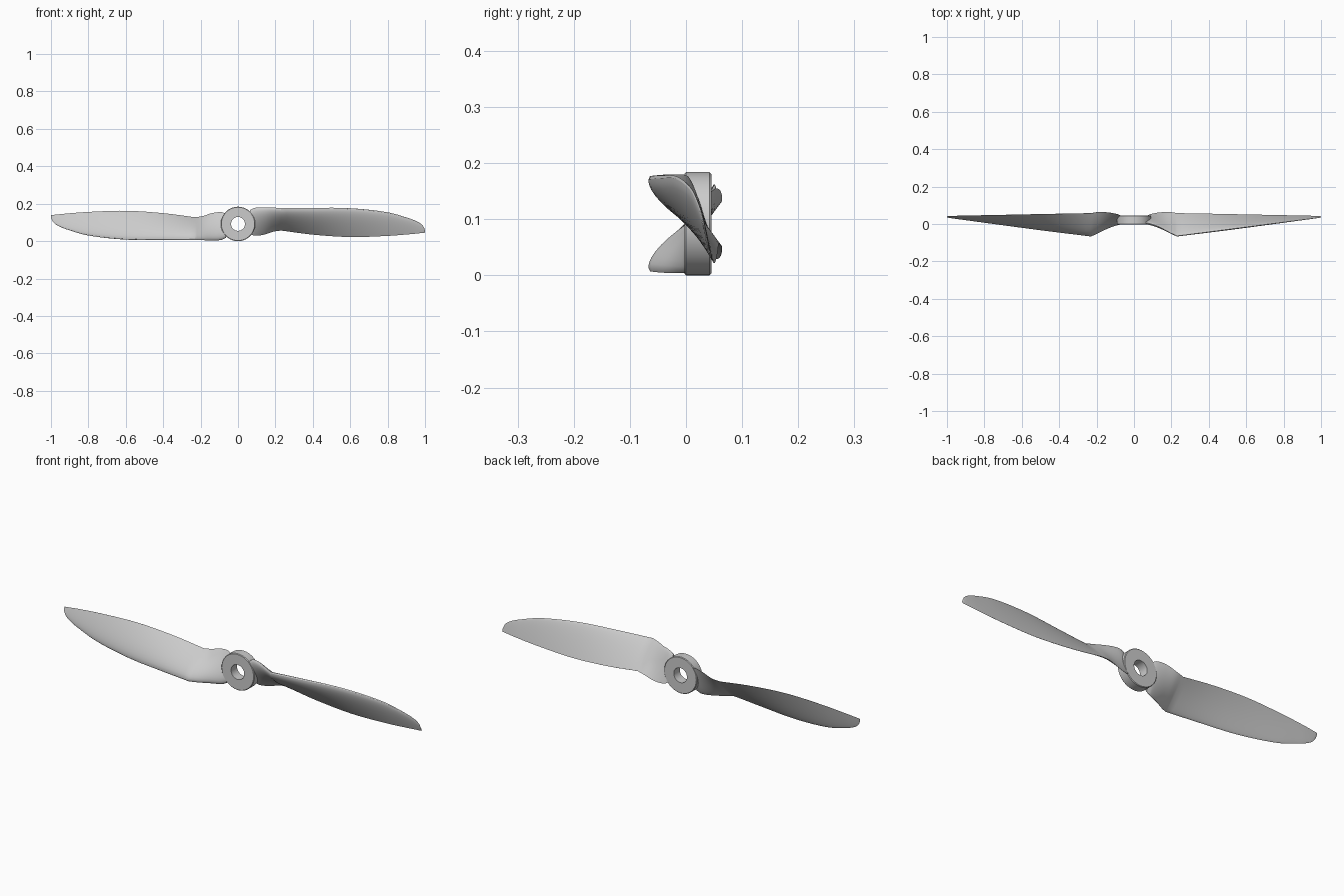
import bpy, bmesh, math
from mathutils import Vector, Matrix

if "Cube" in bpy.data.objects:
    bpy.data.objects.remove(bpy.data.objects["Cube"])

HUB_Z = 0.092

# Blade stations: x, leading edge y/z, trailing edge y/z, front bulge
ROOT = [(0.065, 0.006, 0.166, 0.042, 0.038, 0.014),
        (0.09, 0.001, 0.178, 0.053, 0.029, 0.018),
        (0.14, -0.018, 0.180, 0.062, 0.035, 0.020),
        (0.19, -0.045, 0.179, 0.064, 0.051, 0.020),
        (0.23, -0.064, 0.177, 0.058, 0.057, 0.020)]
OUTER = [ROOT[-1],
         (0.40, -0.042, 0.178, 0.055, 0.035, 0.018),
         (0.60, -0.016, 0.176, 0.051, 0.022, 0.014),
         (0.80, 0.010, 0.154, 0.047, 0.028, 0.009),
         (0.92, 0.025, 0.120, 0.045, 0.037, 0.005),
         (0.97, 0.031, 0.098, 0.043, 0.042, 0.003),
         (0.99, 0.034, 0.080, 0.042, 0.044, 0.002),
         (1.00, 0.036, 0.060, 0.041, 0.045, 0.001)]


def interpolate(knots, steps):
    """Smooth cubic interpolation of stations along x."""
    pts = [Vector(k) for k in knots]
    last = len(pts) - 1
    slopes = []
    for i in range(last + 1):
        a, b = pts[max(i - 1, 0)], pts[min(i + 1, last)]
        slopes.append((b - a) / (b[0] - a[0]))
    out = []
    for i in range(last):
        a, b = pts[i], pts[i + 1]
        h = b[0] - a[0]
        for s in range(steps):
            t = s / steps
            p = (a * (2*t**3 - 3*t**2 + 1) + slopes[i] * (h * (t**3 - 2*t**2 + t))
                 + b * (3*t**2 - 2*t**3) + slopes[i + 1] * (h * (t**3 - t**2)))
            p[0] = a[0] + h * t
            out.append(p)
    return out + [pts[-1]]


def thickness(u):
    return (2.969*math.sqrt(u) - 1.26*u - 3.516*u**2 + 2.843*u**3 - 1.0*u**4)


def section(st, n=14):
    """Aerofoil loop: cambered front, nearly flat back."""
    x, ly, lz, ty, tz, bulge = st
    le, d = Vector((x, ly, lz)), Vector((0, ty - ly, tz - lz))
    normal = Vector((0, d.z, -d.y)).normalized()
    us = [(1 - math.cos(math.pi * i / n)) / 2 for i in range(n + 1)]
    front = [le + d*u + normal * (bulge * thickness(u)) for u in us]
    back = [le + d*u - normal * (bulge * 0.35 * thickness(u)) for u in us[1:]]
    return front + back[::-1]


def finish(bm, name, angle):
    bmesh.ops.recalc_face_normals(bm, faces=bm.faces)
    me = bpy.data.meshes.new(name)
    bm.to_mesh(me)
    bm.free()
    ob = bpy.data.objects.new(name, me)
    bpy.context.collection.objects.link(ob)
    bpy.ops.object.select_all(action='DESELECT')
    ob.select_set(True)
    bpy.context.view_layer.objects.active = ob
    bpy.ops.object.shade_smooth_by_angle(angle=math.radians(angle))
    return ob


def blade(name, turn):
    bm = bmesh.new()
    stations = interpolate(ROOT, 4)[:-1] + interpolate(OUTER, 6)
    rings = [[bm.verts.new(p) for p in section(s)] for s in stations]
    for a, b in zip(rings, rings[1:]):
        for i in range(len(a)):
            j = (i + 1) % len(a)
            bm.faces.new((a[i], a[j], b[j], b[i]))
    bm.faces.new(rings[0])
    bm.faces.new(rings[-1])
    # second blade is the first turned half way round the hub axis
    bmesh.ops.rotate(bm, verts=bm.verts, cent=(0, 0, HUB_Z),
                     matrix=Matrix.Rotation(turn, 3, 'Y'))
    return finish(bm, name, 30)


# Hub ring with a shaft hole, turned from a small profile (radius, y)
def hub():
    bm = bmesh.new()
    profile = [(0.037, -0.003), (0.089, -0.003), (0.092, 0.0),
               (0.092, 0.042), (0.089, 0.045), (0.037, 0.045)]
    n = 64
    rings = []
    for i in range(n):
        a = 2 * math.pi * i / n
        rings.append([bm.verts.new((r * math.cos(a), y, HUB_Z + r * math.sin(a)))
                      for r, y in profile])
    for i in range(n):
        a, b = rings[i], rings[(i + 1) % n]
        for k in range(len(profile)):
            m = (k + 1) % len(profile)
            bm.faces.new((a[k], a[m], b[m], b[k]))
    return finish(bm, "hub", 30)


hub()
blade("blade_right", 0)
blade("blade_left", math.pi)
